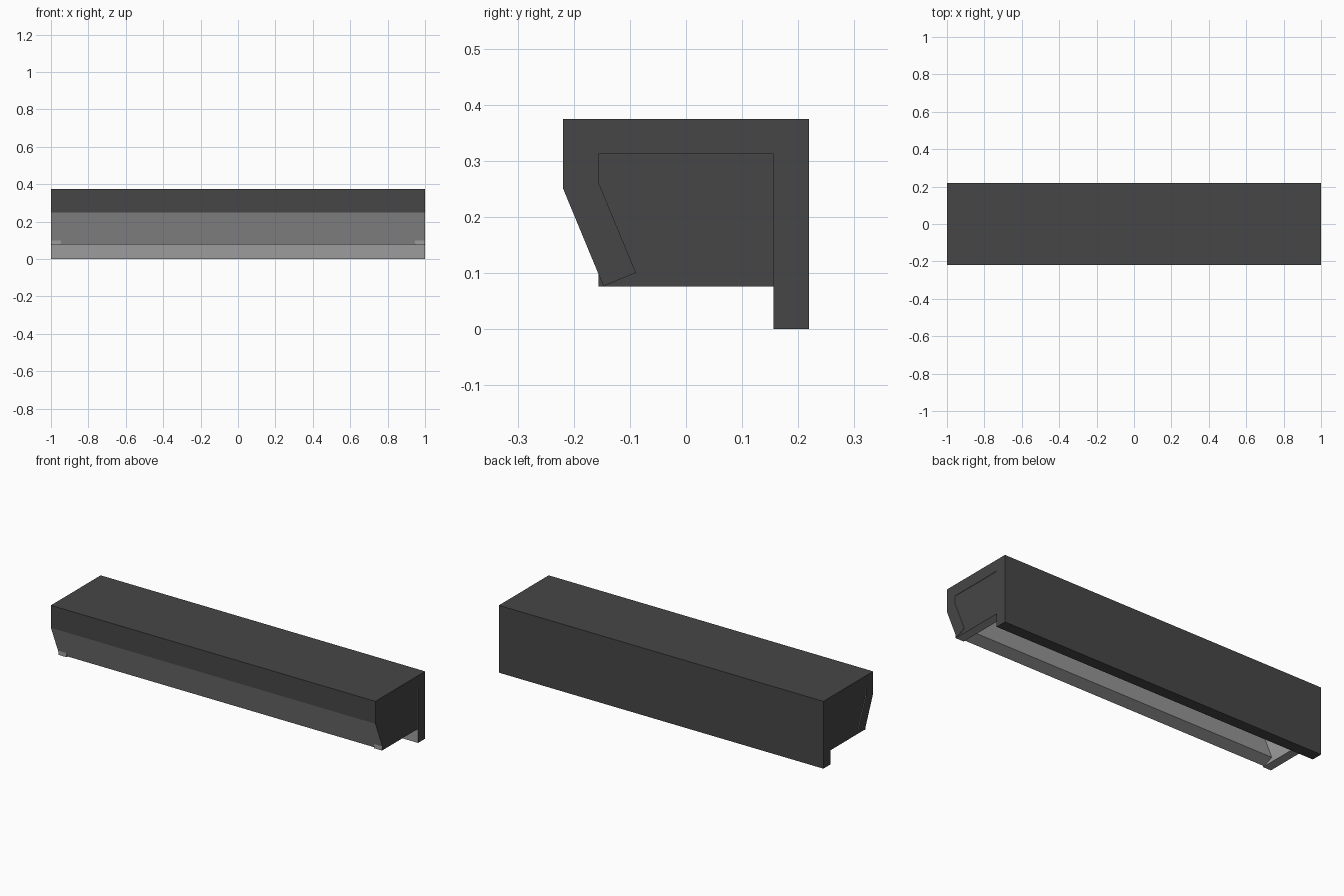
import bpy
import bmesh
import math
from mathutils import Matrix, Vector

cube = bpy.data.objects.get("Cube")
if cube:
    bpy.data.objects.remove(cube)


def make_material(name, value):
    mat = bpy.data.materials.new(name)
    mat.use_nodes = True
    color = (value, value, value, 1)
    mat.diffuse_color = color
    mat.node_tree.nodes["Principled BSDF"].inputs["Base Color"].default_value = color
    return mat


DARK = make_material("dark grey", 0.061)
LIGHT = make_material("light grey", 0.335)


def box(name, low, high, is_dark, tilt=0, pivot=(0, 0, 0)):
    """Box between two corners, coloured by face normal, then tilted about a pivot."""
    low, high = Vector(low), Vector(high)
    bm = bmesh.new()
    bmesh.ops.create_cube(bm, size=1)
    bmesh.ops.scale(bm, vec=high - low, verts=bm.verts)
    bmesh.ops.translate(bm, vec=(low + high) / 2, verts=bm.verts)
    bm.normal_update()
    for f in bm.faces:
        f.material_index = 0 if is_dark(f.normal) else 1
    bmesh.ops.rotate(bm, cent=pivot, matrix=Matrix.Rotation(tilt, 3, "X"), verts=bm.verts)
    mesh = bpy.data.meshes.new(name)
    bm.to_mesh(mesh)
    bm.free()
    mesh.materials.append(DARK)
    mesh.materials.append(LIGHT)
    obj = bpy.data.objects.new(name, mesh)
    bpy.context.collection.objects.link(obj)


OUT, IN = 0.2188, 0.1563      # outer and inner half depth of the housing
TOP, CEILING = 0.375, 0.3125  # outer and inner height of the housing
BEND = 0.25                   # height where the front starts sloping inward

# Housing panels: dark outside, light towards the cavity
box("back_panel", (-1, IN, 0), (1, OUT, TOP), lambda n: n.y > -0.5)
box("top_panel", (-1, -IN, CEILING), (1, IN, TOP), lambda n: n.z > -0.5)
box("front_band", (-1, -OUT, BEND), (1, -IN, TOP), lambda n: n.y < 0.5)

# Sloping front panel, hinged at the band's lower outer edge; only its ends are dark
box("sloping_panel", (-1, -OUT, BEND - 0.1875), (1, -IN, BEND),
    lambda n: abs(n.x) > 0.5, math.radians(22.5), (0, -OUT, BEND))

# End caps: slightly recessed, dark outside only
box("left_end_cap", (0.947, -IN, 0.076), (0.997, IN, CEILING), lambda n: n.x > 0.5)
box("right_end_cap", (-0.997, -IN, 0.076), (-0.947, IN, CEILING), lambda n: n.x < -0.5)
